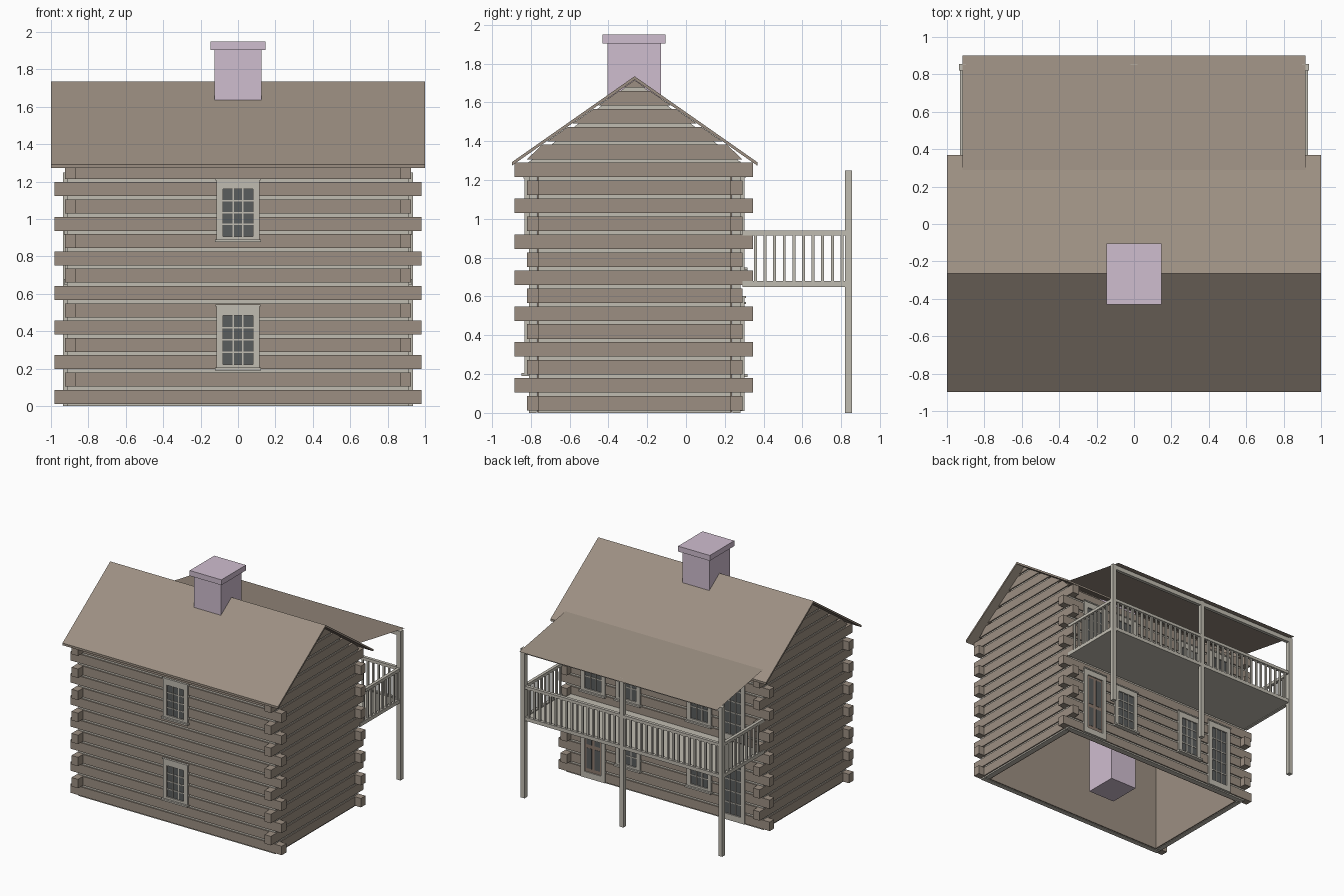
import bpy, bmesh

if "Cube" in bpy.data.objects:
    bpy.data.objects.remove(bpy.data.objects["Cube"])


def material(name, rgb):
    m = bpy.data.materials.new(name)
    lin = [(c / 255 / 12.92) if c < 11 else ((c / 255 + 0.055) / 1.055) ** 2.4 for c in rgb]
    m.diffuse_color = (*lin, 1)
    m.use_nodes = True
    m.node_tree.nodes["Principled BSDF"].inputs["Base Color"].default_value = m.diffuse_color
    return m


WOOD = material("brown_wood", (156, 143, 130))
TRIM = material("pale_trim", (192, 188, 177))
STONE = material("pink_stone", (207, 189, 207))
GLASS = material("dark_glass", (90, 93, 93))
DOOR = material("door_brown", (140, 122, 110))


def finish(name, bm, mat):
    bmesh.ops.recalc_face_normals(bm, faces=bm.faces)
    me = bpy.data.meshes.new(name)
    bm.to_mesh(me)
    bm.free()
    me.materials.append(mat)
    ob = bpy.data.objects.new(name, me)
    bpy.context.collection.objects.link(ob)
    return ob


def add_box(bm, x0, x1, y0, y1, z0, z1):
    vs = bmesh.ops.create_cube(bm, size=1)["verts"]
    for v in vs:
        v.co = (x1 if v.co.x > 0 else x0, y1 if v.co.y > 0 else y0, z1 if v.co.z > 0 else z0)


def boxes(name, mat, items):
    bm = bmesh.new()
    for b in items:
        add_box(bm, *b)
    return finish(name, bm, mat)


def add_prism(bm, pts, x0, x1):
    """Extrude a (y, z) outline along x."""
    a = [bm.verts.new((x0, y, z)) for y, z in pts]
    b = [bm.verts.new((x1, y, z)) for y, z in pts]
    bm.faces.new(a)
    bm.faces.new(b[::-1])
    n = len(pts)
    for i in range(n):
        j = (i + 1) % n
        bm.faces.new((a[i], b[i], b[j], a[j]))


# Main dimensions
WX, YF, YB, T = 0.925, -0.82, 0.29, 0.06
RIDGE_Y, RIDGE_Z, SLOPE = -0.265, 1.735, 0.70
STEP, LOG_H, ROWS = 0.0925, 0.075, 14

# Log walls: alternate rows run past the corners
long_logs, side_logs = [], []
for i in range(ROWS):
    z0 = i * STEP + 0.012
    z1 = z0 + LOG_H
    hx = 0.98 if i % 2 == 0 else WX - T
    ya, yb = (YF + T, YB - T) if i % 2 == 0 else (-0.885, 0.345)
    for y in (YF, YB - T):
        long_logs.append((-hx, hx, y, y + T, z0, z1))
    for x in (-WX, WX - T):
        side_logs.append((x, x + T, ya, yb, z0, z1))
boxes("front_and_back_logs", WOOD, long_logs)
boxes("side_logs", WOOD, side_logs)

# Chinking behind the logs and plain inner lining
R = 0.01
top = ROWS * STEP
boxes("wall_chinking", TRIM, [
    (-WX + R, WX - R, YF + R, YF + T - R, 0.0, top),
    (-WX + R, WX - R, YB - T + R, YB - R, 0.0, top),
    (-WX + R, -WX + T - R, YF + T, YB - T, 0.0, top),
    (WX - T + R, WX - R, YF + T, YB - T, 0.0, top)])
ix, iy0, iy1 = WX - T, YF + T, YB - T
boxes("inner_lining", WOOD, [
    (-ix, ix, iy0 - 0.008, iy0 + 0.002, 0.002, top),
    (-ix, ix, iy1 - 0.002, iy1 + 0.008, 0.002, top),
    (-ix - 0.008, -ix + 0.002, iy0, iy1, 0.002, top),
    (ix - 0.002, ix + 0.008, iy0, iy1, 0.002, top)])


# Gable ends: log rows clipped to the roof slope
def half(z):
    return max(0.0, min(0.555, (RIDGE_Z - 0.02 - z) / SLOPE))


def gable_row(bm, z0, z1, x0, x1):
    a, b = half(z0), half(z1)
    pts = [(RIDGE_Y - a, z0), (RIDGE_Y + a, z0)]
    pts += [(RIDGE_Y + b, z1), (RIDGE_Y - b, z1)] if b > 0.001 else [(RIDGE_Y, RIDGE_Z - 0.02)]
    add_prism(bm, pts, x0, x1)


gl, gc = bmesh.new(), bmesh.new()
for s in (-1, 1):
    for i in range(ROWS, ROWS + 5):
        z0 = i * STEP + 0.012
        gable_row(gl, z0, min(z0 + LOG_H, RIDGE_Z), s * (WX - T), s * WX)
    gable_row(gc, top - 0.01, RIDGE_Z, s * (WX - T + R), s * (WX - R))
finish("gable_logs", gl, WOOD)
finish("gable_chinking", gc, TRIM)

# Main roof: chevron profile
W, TH = 0.633, 0.018
bm = bmesh.new()
ze = RIDGE_Z - SLOPE * W
add_prism(bm, [(RIDGE_Y - W, ze), (RIDGE_Y, RIDGE_Z), (RIDGE_Y + W, ze),
               (RIDGE_Y + W, ze - TH), (RIDGE_Y, RIDGE_Z - TH), (RIDGE_Y - W, ze - TH)], -1, 1)
finish("main_roof", bm, WOOD)

# Chimney runs down to the ground inside
boxes("chimney", STONE, [(-0.125, 0.125, -0.405, -0.13, 0.005, 1.905),
                         (-0.147, 0.147, -0.43, -0.105, 1.905, 1.95)])


# Windows and doors; s = -1 on the front, +1 on the back
def opening(name, xc, w, z0, z1, s, kind="window"):
    face = YF if s < 0 else YB

    def slab(x0, x1, d0, d1, a, b):
        y0, y1 = sorted((face + s * d0, face + s * d1))
        return (x0, x1, y0, y1, a, b)
    x0, x1 = xc - w / 2, xc + w / 2
    f = 0.036
    gx0, gx1 = x0 + f, x1 - f
    gz0 = z0 + (0.028 if kind == "window" else 0.05)
    gz1 = z1 - 0.055
    parts = [slab(x0, gx0, -0.02, 0.012, z0, z1), slab(gx1, x1, -0.02, 0.012, z0, z1),
             slab(gx0, gx1, -0.02, 0.012, gz1, z1), slab(gx0, gx1, -0.02, 0.012, z0, gz0),
             slab(x0 - 0.005, x1 + 0.005, -0.02, 0.018, z1 - 0.008, z1 + 0.002)]
    if kind == "window":
        parts.append(slab(x0 - 0.007, x1 + 0.007, -0.02, 0.028, z0 - 0.004, z0 + 0.01))
    if kind == "panel_door":
        boxes(name + "_leaf", DOOR, [slab(gx0, gx1, -0.02, 0.003, gz0, gz1)])
        pw, mid = (gx1 - gx0) / 2, z0 + (z1 - z0) * 0.45
        boxes(name + "_panels", GLASS, [
            slab(gx0 + k * pw + 0.014, gx0 + (k + 1) * pw - 0.014, -0.01, 0.005, a, b)
            for k in (0, 1) for a, b in ((gz0 + 0.03, mid - 0.015), (mid + 0.015, gz1 - 0.02))])
    else:
        boxes(name + "_glass", GLASS, [slab(gx0, gx1, -0.02, 0.002, gz0, gz1)])
        n = 4 if kind == "window" else 5
        for k in (1, 2):
            x = gx0 + (gx1 - gx0) * k / 3
            parts.append(slab(x - 0.004, x + 0.004, -0.01, 0.007, gz0, gz1))
        for k in range(1, n):
            z = gz0 + (gz1 - gz0) * k / n
            parts.append(slab(gx0, gx1, -0.01, 0.006, z - 0.004, z + 0.004))
    boxes(name + "_frame", TRIM, parts)


opening("front_lower_window", 0, 0.23, 0.195, 0.54, -1)
opening("front_upper_window", 0, 0.23, 0.88, 1.215, -1)
for side, s in (("right", 1), ("left", -1)):
    opening("back_lower_window_" + side, s * 0.33, 0.23, 0.19, 0.57, 1)
    opening("back_upper_window_" + side, s * 0.33, 0.23, 0.74, 1.22, 1)
opening("back_panel_door", 0.655, 0.225, 0.01, 0.60, 1, "panel_door")
opening("back_glass_door", -0.64, 0.225, 0.01, 0.60, 1, "glass_door")
opening("back_upper_corner_window", 0.655, 0.225, 0.73, 1.22, 1)
opening("balcony_glass_door", -0.64, 0.225, 0.68, 1.25, 1, "glass_door")

# Porch posts and header beam
PX, PY = 0.917, 0.838
boxes("porch_posts", TRIM, [(x - 0.018, x + 0.018, PY - 0.018, PY + 0.018, 0, 1.25)
                            for x in (-PX, 0, PX)])
boxes("porch_header", TRIM, [(-PX, PX, PY - 0.014, PY + 0.014, 1.21, 1.247)])

# Thin porch roof
bm = bmesh.new()
bm.faces.new([bm.verts.new(p) for p in ((-0.917, 0.29, 1.348), (0.917, 0.29, 1.348),
                                        (0.917, 0.90, 1.242), (-0.917, 0.90, 1.242))])
finish("porch_roof", bm, WOOD)

# Balcony floor, rails and balusters
boxes("balcony_floor", TRIM, [(-PX, PX, YB, PY, 0.655, 0.67)])
rails = []
for z0, z1 in ((0.65, 0.68), (0.915, 0.94)):
    rails.append((-PX, PX, PY - 0.013, PY + 0.013, z0, z1))
    for x in (-PX, PX):
        rails.append((x - 0.013, x + 0.013, YB, PY - 0.013, z0, z1))
boxes("balcony_rails", TRIM, rails)
h = 0.0075
balusters = []
for k in range(10):
    y = 0.358 + k * 0.0495
    for x in (-PX, PX):
        balusters.append((x - h, x + h, y - h, y + h, 0.68, 0.915))
for k in range(1, 37):
    x = -PX + k * 2 * PX / 37
    balusters.append((x - h, x + h, PY - h, PY + h, 0.68, 0.915))
boxes("balcony_balusters", TRIM, balusters)
